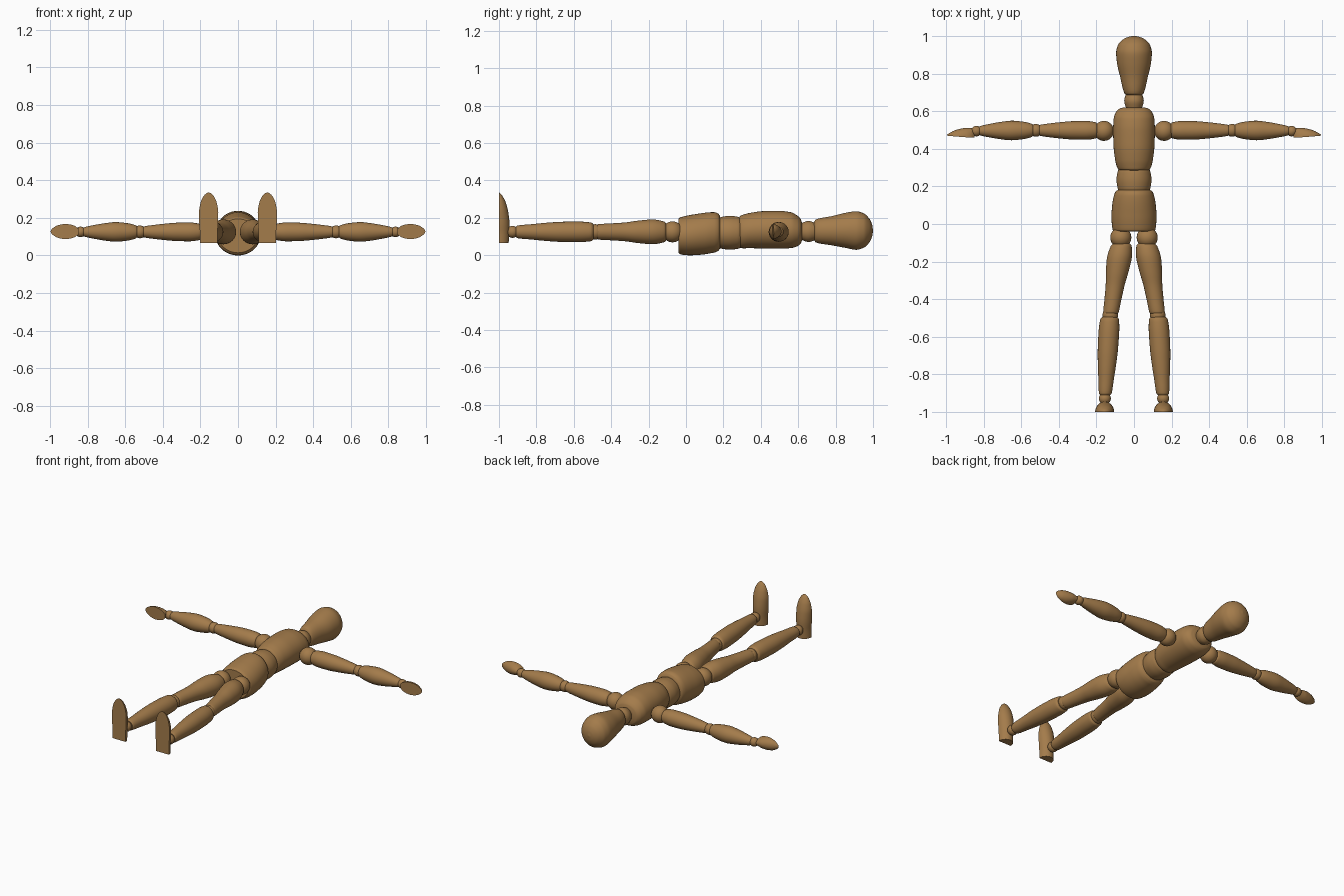
import bpy
import math

old = bpy.data.objects.get("Cube")
if old:
    bpy.data.objects.remove(old, do_unlink=True)

SIDES = 40
MID = 0.125  # height of the body axis

wood = bpy.data.materials.new("warm brown wood")
wood.use_nodes = True
WOOD_COLOUR = (0.37, 0.2, 0.07, 1)
wood.diffuse_color = WOOD_COLOUR
wood.node_tree.nodes["Principled BSDF"].inputs["Base Color"].default_value = WOOD_COLOUR

# How (along, across, out) map onto x, y, z for each kind of part
FRAMES = {
    "body": lambda t, u, v: (u, t, v),
    "arm": lambda t, u, v: (t, v, u),
    "foot": lambda t, u, v: (u, v, t),
}


def finish(obj, name):
    obj.name = name
    obj.data.name = name
    obj.data.materials.clear()
    obj.data.materials.append(wood)
    bpy.ops.object.select_all(action="DESELECT")
    obj.select_set(True)
    bpy.context.view_layer.objects.active = obj
    bpy.ops.object.mode_set(mode="EDIT")
    bpy.ops.mesh.select_all(action="SELECT")
    bpy.ops.mesh.normals_make_consistent(inside=False)
    bpy.ops.object.mode_set(mode="OBJECT")
    bpy.ops.object.shade_smooth_by_angle(angle=math.radians(40))


def smooth_stations(stations, steps=5):
    """Refine the stations with a curve that never overshoots them."""
    n = len(stations)
    ts = [s[0] for s in stations]
    columns = []
    for k in range(1, 5):
        ys = [s[k] for s in stations]
        slopes = [(ys[i + 1] - ys[i]) / (ts[i + 1] - ts[i]) for i in range(n - 1)]
        tangents = [slopes[0]]
        for a, b in zip(slopes, slopes[1:]):
            tangents.append(2 * a * b / (a + b) if a * b > 0 else 0)
        tangents.append(slopes[-1])
        values = []
        for i in range(n - 1):
            h = ts[i + 1] - ts[i]
            for j in range(steps):
                f = j / steps
                g = 1 - f
                values.append((1 + 2 * f) * g * g * ys[i] + f * g * g * h * tangents[i]
                              + f * f * (3 - 2 * f) * ys[i + 1] - f * f * g * h * tangents[i + 1])
        columns.append(values + [ys[-1]])
    along = [ts[i] + (ts[i + 1] - ts[i]) * j / steps for i in range(n - 1) for j in range(steps)]
    return list(zip(along + [ts[-1]], *columns))


def loft(name, frame, stations, side=1, dome=False):
    """Stations are (along, centre u, centre v, radius u, radius v)."""
    verts, faces = [], []
    rings = smooth_stations(stations)
    for t, u, v, ru, rv in rings:
        for i in range(SIDES):
            a = math.tau * i / SIDES
            lift = max(math.sin(a), 0) if dome else math.sin(a)
            x, y, z = FRAMES[frame](t, u + ru * math.cos(a), v + rv * lift)
            verts.append((x * side, y, z))
    for r in range(len(rings) - 1):
        for i in range(SIDES):
            j = (i + 1) % SIDES
            a, b = r * SIDES, (r + 1) * SIDES
            faces.append((a + i, a + j, b + j, b + i))
    faces.append(tuple(range(SIDES)))
    faces.append(tuple(range(len(verts) - SIDES, len(verts))))
    mesh = bpy.data.meshes.new(name)
    mesh.from_pydata(verts, [], faces)
    obj = bpy.data.objects.new(name, mesh)
    bpy.context.collection.objects.link(obj)
    finish(obj, name)


def limb(name, frame, start, end, radii, side):
    """Turned limb; start and end are (along, u, v), with softened rims."""
    last = len(radii) - 1
    rows = [(i / last, r) for i, r in enumerate(radii)]
    rows[0] = (0.03, radii[0])
    rows[-1] = (0.98, radii[-1])
    rows = [(0, radii[0] * 0.8)] + rows + [(1, radii[-1] * 0.85)]
    stations = [tuple(a + (b - a) * f for a, b in zip(start, end)) + (r, r) for f, r in rows]
    loft(name, frame, stations, side)


def ball(name, x, y, radius):
    bpy.ops.mesh.primitive_uv_sphere_add(segments=32, ring_count=20, radius=radius,
                                         location=(x, y, MID))
    finish(bpy.context.object, name)


# Head, neck and trunk
loft("head", "body", [
    (.685, 0, .13, .04, .048), (.695, 0, .13, .051, .062), (.78, 0, .131, .073, .078),
    (.86, 0, .133, .091, .095), (.91, 0, .132, .095, .103), (.95, 0, .132, .086, .092),
    (.98, 0, .132, .06, .064), (.995, 0, .132, .03, .032), (1, 0, .132, .002, .002)])
loft("neck", "body", [
    (.61, 0, .127, .04, .042), (.655, 0, .127, .052, .056), (.7, 0, .127, .04, .042)])
loft("chest", "body", [
    (.283, 0, .126, .07, .072), (.293, 0, .126, .086, .087), (.34, 0, .132, .1, .094),
    (.42, 0, .136, .109, .1), (.5, 0, .136, .111, .101), (.56, 0, .134, .108, .096),
    (.595, 0, .13, .096, .082), (.613, 0, .128, .078, .066), (.62, 0, .127, .055, .048)])
loft("waist", "body", [
    (.17, 0, .12, .08, .078), (.195, 0, .12, .088, .086), (.235, 0, .12, .093, .09),
    (.275, 0, .12, .088, .086), (.3, 0, .12, .076, .076)])
loft("pelvis", "body", [
    (-.04, 0, .104, .104, .09), (-.03, 0, .104, .114, .099), (.04, 0, .109, .12, .109),
    (.1, 0, .116, .116, .111), (.15, 0, .122, .107, .108), (.172, 0, .123, .098, .1),
    (.182, 0, .123, .085, .086)])

for side, label in ((1, "left"), (-1, "right")):
    # Arm
    ball(label + "_shoulder", side * .16, .495, .053)
    limb(label + "_upper_arm", "arm", (.195, MID, .498), (.51, MID, .498),
         (.043, .05, .049, .044, .037, .028), side)
    ball(label + "_elbow", side * .522, .498, .034)
    limb(label + "_forearm", "arm", (.535, MID, .498), (.825, MID, .496),
         (.035, .047, .052, .046, .036, .024), side)
    ball(label + "_wrist", side * .838, .494, .028)
    loft(label + "_hand", "arm", [
        (.848, .127, .459, .014, .045), (.865, .127, .46, .028, .05),
        (.89, .127, .461, .037, .05), (.92, .127, .463, .04, .044),
        (.955, .127, .466, .034, .031), (.982, .127, .468, .02, .015),
        (.993, .127, .47, .009, .005), (.996, .127, .47, .001, .001)], side, dome=True)

    # Leg
    ball(label + "_hip", side * .07, -.072, .056)
    limb(label + "_thigh", "body", (-.105, .066, MID), (-.478, .124, MID),
         (.055, .066, .06, .05, .045, .041), side)
    ball(label + "_knee", side * .126, -.485, .041)
    limb(label + "_calf", "body", (-.495, .129, MID), (-.908, .153, MID),
         (.05, .055, .054, .049, .041, .034), side)
    ball(label + "_ankle", side * .155, -.928, .032)
    loft(label + "_foot", "foot", [
        (.065, .156, -1, .046, .052), (.11, .156, -1, .046, .054),
        (.17, .156, -1, .05, .056), (.23, .156, -1, .051, .05),
        (.28, .156, -1, .043, .037), (.315, .156, -1, .027, .02),
        (.33, .156, -1, .012, .008), (.335, .156, -1, .001, .001)], side, dome=True)
